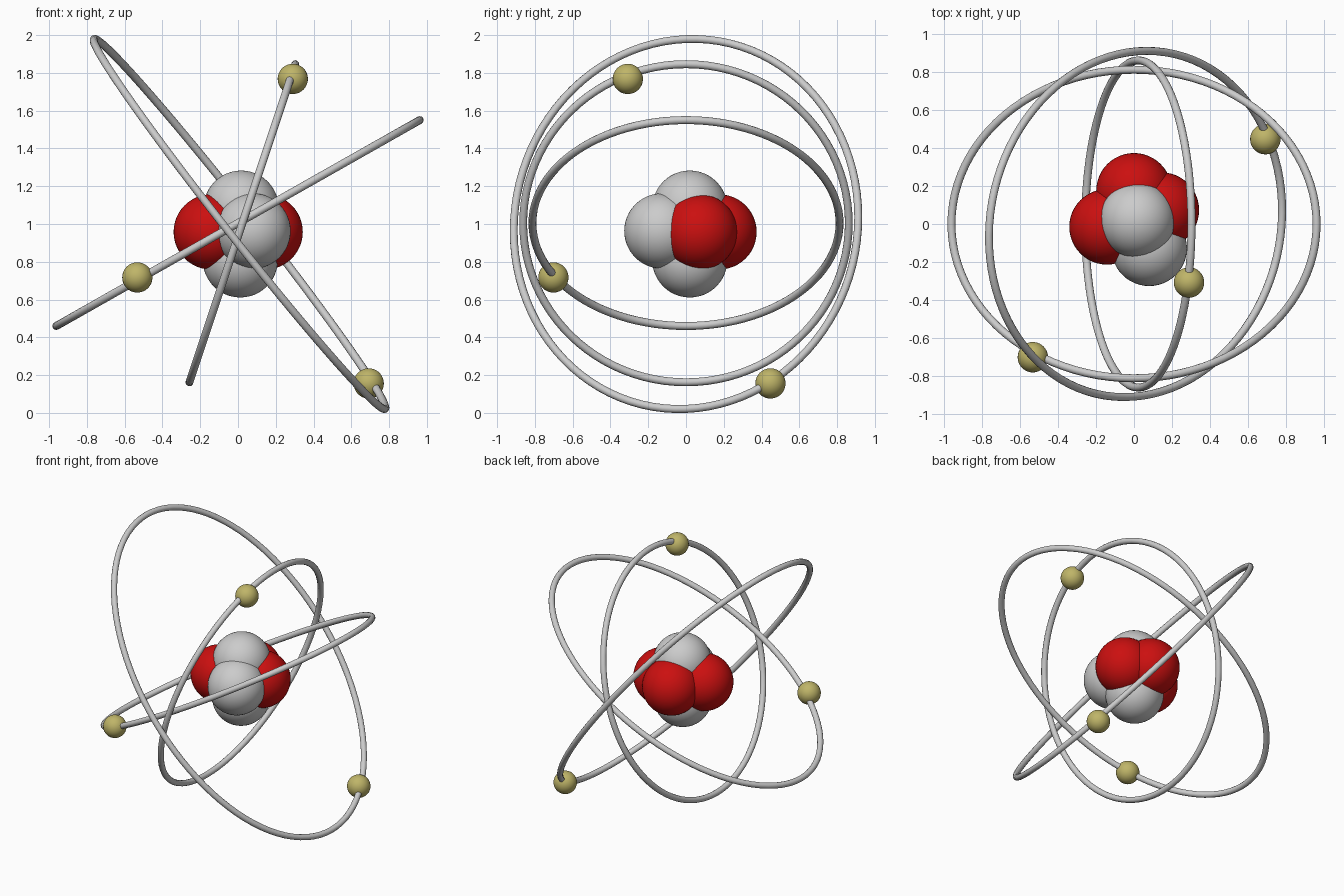
import bpy
from math import sin, cos, pi
from mathutils import Vector

if "Cube" in bpy.data.objects:
    bpy.data.objects.remove(bpy.data.objects["Cube"])


def material(name, color):
    m = bpy.data.materials.new(name)
    m.diffuse_color = (*color, 1)
    m.use_nodes = True
    m.node_tree.nodes["Principled BSDF"].inputs["Base Color"].default_value = m.diffuse_color
    return m


red = material("red", (0.6, 0.005, 0.005))
yellow = material("yellow", (0.52, 0.46, 0.14))


def ball(name, center, radius, mat=None):
    bpy.ops.mesh.primitive_uv_sphere_add(segments=48, ring_count=24,
                                         radius=radius, location=center)
    ob = bpy.context.object
    ob.name = name
    bpy.ops.object.shade_smooth()
    if mat:
        ob.data.materials.append(mat)


def orbit(name, center, a, b, tube=0.021, n=96):
    # elliptical tube spanned by the half-axis vectors a and b
    c, a, b = Vector(center), Vector(a), Vector(b)
    cu = bpy.data.curves.new(name, 'CURVE')
    cu.dimensions = '3D'
    cu.bevel_depth = tube
    cu.bevel_resolution = 4
    sp = cu.splines.new('POLY')
    sp.points.add(n - 1)
    for i, p in enumerate(sp.points):
        t = 2 * pi * i / n
        p.co = (*(c + a * cos(t) + b * sin(t)), 1)
    sp.use_cyclic_u = True
    ob = bpy.data.objects.new(name, cu)
    bpy.context.collection.objects.link(ob)
    bpy.ops.object.select_all(action='DESELECT')
    ob.select_set(True)
    bpy.context.view_layer.objects.active = ob
    bpy.ops.object.convert(target='MESH')
    bpy.ops.object.shade_smooth()


# nucleus: three grey and three red overlapping balls
R = 0.199
ball("neutron_top", (0.017, 0.02, 1.084), R)
ball("neutron_bottom", (0.012, 0.02, 0.81), R)
ball("neutron_front", (0.08, -0.128, 0.963), R)
ball("proton_left", (-0.142, -0.015, 0.958), R, red)
ball("proton_back", (0.0, 0.175, 0.958), R, red)
ball("proton_right", (0.144, 0.073, 0.958), R, red)

# orbits
orbit("orbit_low", (0, 0, 1.005), (0.962, 0, 0.545), (0, 0.813, 0))
orbit("orbit_steep", (0.023, 0, 1.004), (0.28, 0, 0.842), (0, 0.862, 0))
orbit("orbit_large", (0.008, 0, 1.0), (0.77, 0, -0.979), (0.06, 0.912, 0.037))

# electrons
ball("electron_low", (-0.533, -0.702, 0.717), 0.08, yellow)
ball("electron_steep", (0.29, -0.308, 1.768), 0.08, yellow)
ball("electron_large", (0.692, 0.447, 0.156), 0.08, yellow)
